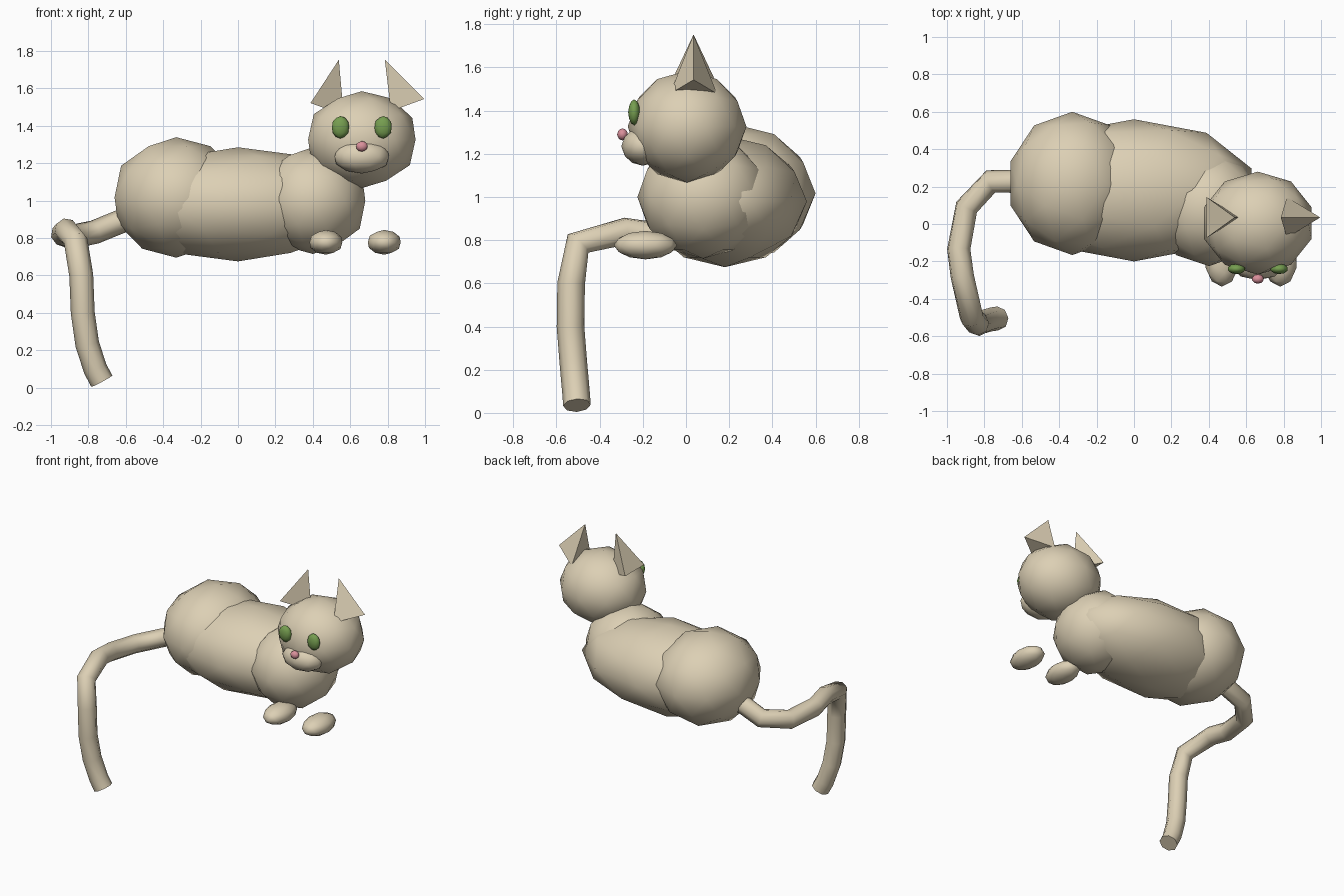
import bpy
import bmesh
from math import sin, cos, pi, radians
from mathutils import Matrix, Vector

cube = bpy.data.objects.get("Cube")
if cube:
    bpy.data.objects.remove(cube, do_unlink=True)


def material(name, rgb):
    mat = bpy.data.materials.new(name)
    mat.use_nodes = True
    color = (*rgb, 1.0)
    mat.diffuse_color = color
    mat.node_tree.nodes["Principled BSDF"].inputs["Base Color"].default_value = color
    return mat


FUR = material("beige_fur", (0.72, 0.63, 0.46))
GREEN = material("eye_green", (0.18, 0.34, 0.08))
PINK = material("nose_pink", (0.70, 0.28, 0.33))


def finish(bm, name, mat, smooth=True):
    bmesh.ops.recalc_face_normals(bm, faces=bm.faces)
    for face in bm.faces:
        face.smooth = smooth
    mesh = bpy.data.meshes.new(name)
    bm.to_mesh(mesh)
    bm.free()
    mesh.materials.append(mat)
    obj = bpy.data.objects.new(name, mesh)
    bpy.context.collection.objects.link(obj)
    return obj


def ball(name, center, radii, mat=FUR):
    """Low-poly icosphere stretched to an ellipsoid."""
    bm = bmesh.new()
    bmesh.ops.create_icosphere(bm, subdivisions=2, radius=1.0)
    bm.transform(Matrix.Translation(center) @ Matrix.Diagonal((*radii, 1.0)))
    return finish(bm, name, mat)


def ear(name, center, tilt, radius=0.126, height=0.269):
    """Three-sided pyramid leaning sideways by tilt."""
    bm = bmesh.new()
    base = [bm.verts.new((radius * cos(a), radius * sin(a), 0))
            for a in (0, 2 * pi / 3, 4 * pi / 3)]
    tip = bm.verts.new((0, 0, height))
    bm.faces.new(base)
    for i in range(3):
        bm.faces.new((base[i], base[(i + 1) % 3], tip))
    bm.transform(Matrix.Translation(center) @ Matrix.Rotation(tilt, 4, "Y"))
    return finish(bm, name, FUR, smooth=False)


# Body: haunches, belly and chest
ball("haunches", (-0.33, 0.217, 1.017), (0.347, 0.383, 0.322))
ball("belly", (0, 0.18, 0.98), (0.66, 0.38, 0.305))
ball("chest", (0.40, 0.08, 1.0), (0.295, 0.305, 0.285))

# Head and face
HEAD_X = 0.662
ball("head", (HEAD_X, 0.005, 1.326), (0.302, 0.275, 0.259))
ball("muzzle", (HEAD_X, -0.2, 1.235), (0.153, 0.1, 0.09))
ball("nose", (HEAD_X, -0.294, 1.29), (0.032, 0.025, 0.028), PINK)

# Paired parts on either side of the head's middle
for side, s in (("right", -1), ("left", 1)):
    ball(side + "_eye", (HEAD_X + s * 0.114, -0.24, 1.392),
         (0.048, 0.028, 0.06), GREEN)
    ear(side + "_ear", (HEAD_X + s * 0.215, 0.035, 1.50), radians(-20 * s))
    ball(side + "_paw", (HEAD_X - 0.036 + s * 0.156, -0.188, 0.777),
         (0.092, 0.147, 0.066))

# Tail: tube sweeping round the back and hanging down
path = [(-0.55, 0.228, 0.92), (-0.765, 0.228, 0.832), (-0.895, 0.09, 0.805),
        (-0.937, -0.135, 0.82), (-0.918, -0.28, 0.842), (-0.868, -0.5, 0.785),
        (-0.838, -0.532, 0.6), (-0.83, -0.535, 0.4), (-0.806, -0.522, 0.233),
        (-0.763, -0.51, 0.1), (-0.728, -0.505, 0.035)]
curve = bpy.data.curves.new("tail", "CURVE")
curve.dimensions = "3D"
curve.bevel_depth = 0.064
curve.bevel_resolution = 2
curve.use_fill_caps = True
spline = curve.splines.new("POLY")
spline.points.add(len(path) - 1)
for point, co in zip(spline.points, path):
    point.co = (*co, 1.0)
spline.use_smooth = True
curve.materials.append(FUR)
tail = bpy.data.objects.new("tail", curve)
bpy.context.collection.objects.link(tail)
